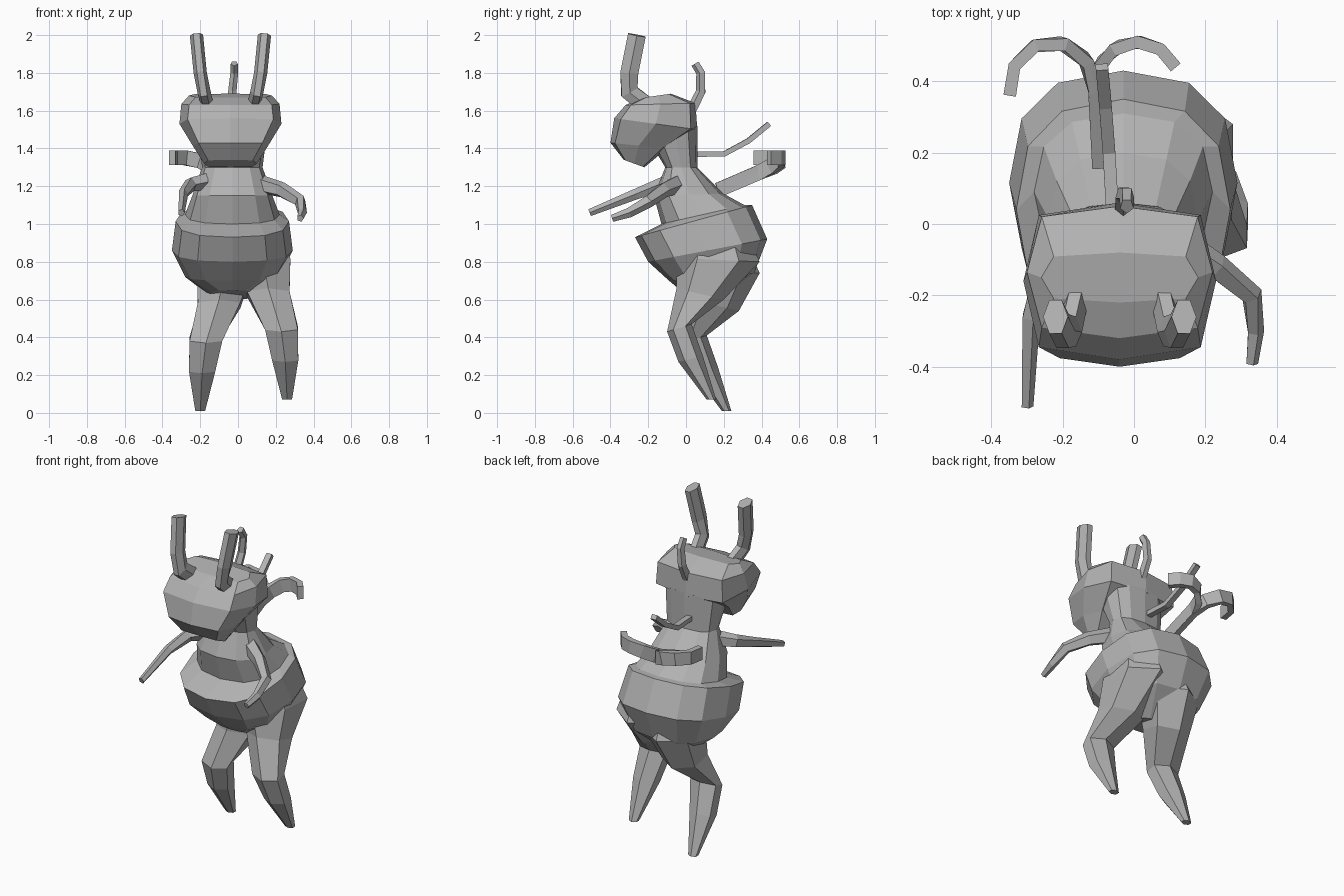
import bpy, bmesh, math
from mathutils import Vector

default_cube = bpy.data.objects.get("Cube")
if default_cube:
    bpy.data.objects.remove(default_cube, do_unlink=True)

grey = bpy.data.materials.new("plain grey")
grey.use_nodes = True
grey.diffuse_color = (0.45, 0.45, 0.45, 1)
grey.node_tree.nodes["Principled BSDF"].inputs["Base Color"].default_value = grey.diffuse_color


def skin(name, rings):
    """Join rings of points into one closed, flat-shaded skin."""
    bm = bmesh.new()
    loops = [[bm.verts.new(point) for point in ring] for ring in rings]
    count = len(loops[0])
    for lower, upper in zip(loops, loops[1:]):
        for i in range(count):
            j = (i + 1) % count
            bm.faces.new((lower[i], lower[j], upper[j], upper[i]))
    bm.faces.new(reversed(loops[0]))
    bm.faces.new(loops[-1])
    bmesh.ops.recalc_face_normals(bm, faces=bm.faces)
    mesh = bpy.data.meshes.new(name)
    bm.to_mesh(mesh)
    bm.free()
    mesh.materials.append(grey)
    part = bpy.data.objects.new(name, mesh)
    bpy.context.collection.objects.link(part)


def around(sides, turn):
    """Cosine and sine of each corner of a regular polygon."""
    angles = [math.tau * (i + turn) / sides for i in range(sides)]
    return [(math.cos(angle), math.sin(angle)) for angle in angles]


def soft(value, power):
    return math.copysign(abs(value) ** power, value)


def loft(name, sections, sides, power=1, turn=0):
    """Each tilted section has a centre x, half width, front (y, z) and back (y, z)."""
    rings = []
    for centre, half, front_y, front_z, back_y, back_z in sections:
        front = Vector((centre, front_y, front_z))
        back = Vector((centre, back_y, back_z))
        rings.append([
            front.lerp(back, (1 + soft(sine, power)) / 2)
            + Vector((half * soft(cosine, power), 0, 0))
            for cosine, sine in around(sides, turn)])
    skin(name, rings)


def tube(name, path, width, height, sides=4, taper=1, reference=(0, 0, 1)):
    """Sweep a polygon along a path, scaling it evenly to the taper at the tip."""
    points = [Vector(point) for point in path]
    last = len(points) - 1
    rings = []
    for k, point in enumerate(points):
        along = points[min(k + 1, last)] - points[max(k - 1, 0)]
        across = along.cross(Vector(reference)).normalized()
        upward = across.cross(along).normalized()
        scale = 1 + (taper - 1) * k / last
        rings.append([
            point + scale * (across * width * cosine + upward * height * sine)
            for cosine, sine in around(sides, 0.5)])
    skin(name, rings)


# Hips, belly, chest and neck
torso_profile = [
    (0.12, -0.03, 0.65, 0.2, 0.6),
    (0.25, -0.09, 0.7, 0.36, 0.74),
    (0.32, -0.2, 0.8, 0.43, 0.92),
    (0.3, -0.27, 0.93, 0.35, 1.1),
    (0.25, -0.13, 1, 0.31, 1.1),
    (0.21, -0.17, 1.15, 0.2, 1.16),
    (0.16, -0.11, 1.3, 0.06, 1.3),
    (0.18, -0.17, 1.4, 0.06, 1.52),
]
loft("torso", [(-0.03, *section) for section in torso_profile], sides=12, power=0.8)

# Head
head_x = -0.04
head_profile = [
    (0.14, -0.33, 1.34, -0.22, 1.3),
    (0.2, -0.4, 1.43, -0.1, 1.4),
    (0.27, -0.38, 1.56, 0.06, 1.5),
    (0.26, -0.32, 1.63, 0.05, 1.64),
    (0.22, -0.22, 1.67, -0.08, 1.69),
]
loft("head", [(head_x, *section) for section in head_profile], sides=8, power=0.5)

# Legs share one shape; the right one stands a little further in, back and down
leg_profile = [
    (0.12, 0.12, 0, 1, 0.3, 1),
    (0.13, 0.17, -0.05, 0.82, 0.39, 0.8),
    (0.16, 0.13, -0.05, 0.66, 0.2, 0.6),
    (0.23, 0.1, -0.1, 0.43, 0.03, 0.47),
    (0.25, 0.08, -0.04, 0.27, 0.09, 0.3),
    (0.26, 0.03, 0.11, 0.07, 0.16, 0.07),
]
for name, side, step, back in (("left_leg", 1, 0, 0), ("right_leg", -1, 0.06, 0.08)):
    loft(name, [(side * x + step, half, fy + back, fz - step, by + back * (z_low := fz < 0.7), bz - step)
                for x, half, fy, fz, by, bz in leg_profile], sides=6, turn=0.5)

# Arms
tube("left_arm", [(0.12, -0.05, 1.21), (0.23, -0.12, 1.18), (0.33, -0.2, 1.12),
                  (0.34, -0.3, 1.06), (0.33, -0.39, 1.03)], 0.045, 0.05, sides=5, taper=0.4)
tube("right_arm", [(-0.14, -0.05, 1.23), (-0.25, -0.12, 1.21), (-0.29, -0.26, 1.16),
                   (-0.3, -0.51, 1.06)], 0.045, 0.05, sides=5, taper=0.4)

# Horns mirrored about the middle of the head
horn_path = [(0.12, -0.2, 1.62), (0.14, -0.3, 1.7), (0.16, -0.3, 1.8), (0.18, -0.26, 2)]
for name, side in (("left_horn", 1), ("right_horn", -1)):
    tube(name, [(head_x + side * x, y, z) for x, y, z in horn_path],
         0.055, 0.035, sides=6, reference=(1, 0, 0))

# Small spike behind the crown
tube("rear_spike", [(-0.03, 0.03, 1.6), (-0.03, 0.08, 1.7), (-0.02, 0.08, 1.8),
                    (-0.02, 0.05, 1.85)], 0.03, 0.025, sides=5, taper=0.8, reference=(1, 0, 0))

# Thin stalk on the back of the neck
tube("neck_stalk", [(-0.06, 0.03, 1.37), (-0.07, 0.2, 1.37), (-0.08, 0.33, 1.44),
                    (-0.09, 0.44, 1.53)], 0.025, 0.02)

# Ribbons rise from the back, then curl outward in an arc
for name, side, sweep in (("left_ribbon", 1, 0.85), ("right_ribbon", -1, 1.05)):
    path = [(-0.1, 0.17, 1.18)]
    steps = 5
    for k in range(steps + 1):
        angle = math.pi * sweep * k / steps
        path.append((-0.11 + side * 0.12 * (1 - math.cos(angle)),
                     0.38 + 0.13 * math.sin(angle),
                     1.27 + 0.08 * min(1, 2 * k / steps)))
    tube(name, path, 0.025, 0.055)
